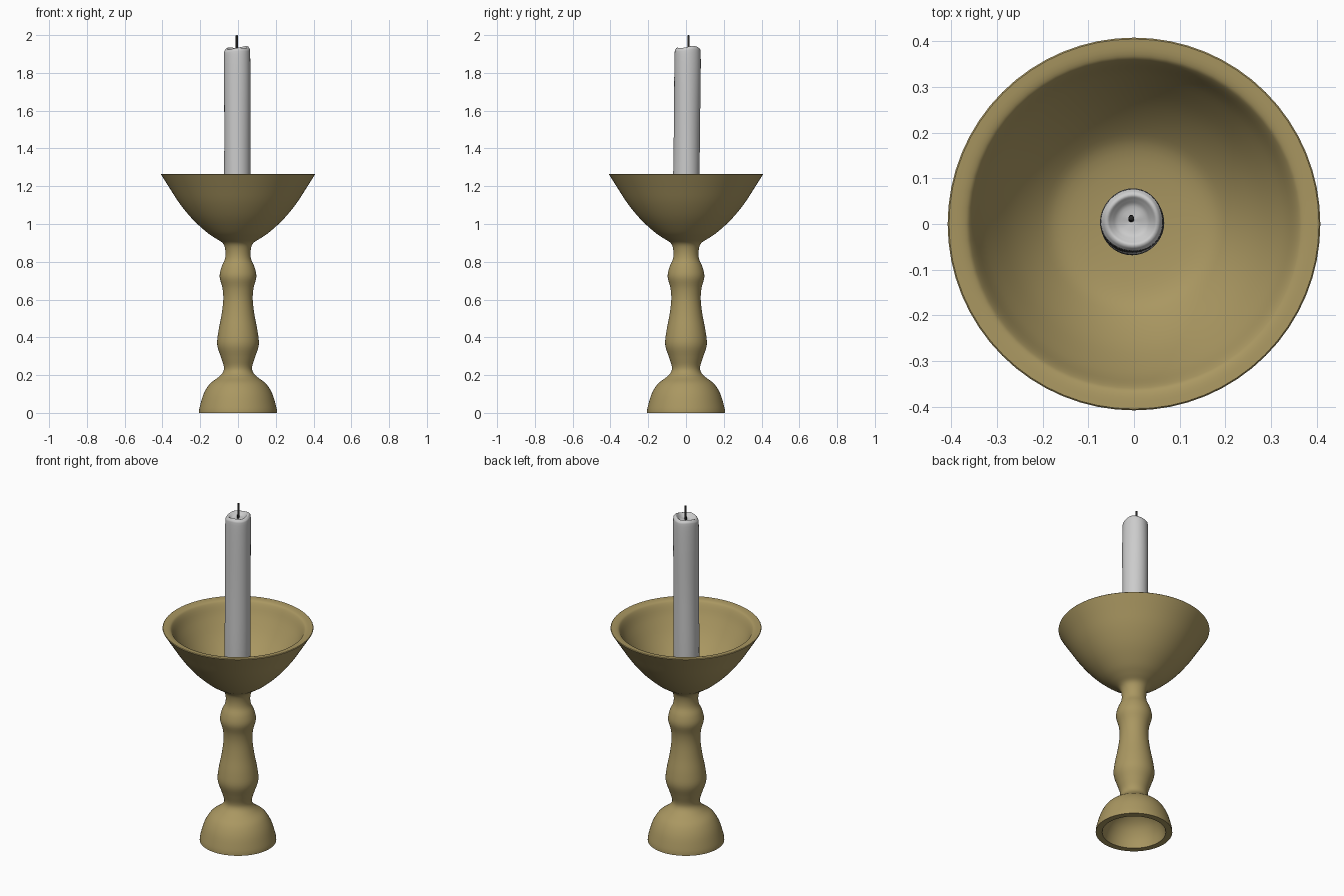
import bpy, bmesh, math
from mathutils import Vector

if "Cube" in bpy.data.objects:
    bpy.data.objects.remove(bpy.data.objects["Cube"])


def material(name, rgb):
    m = bpy.data.materials.new(name)
    m.diffuse_color = (*rgb, 1)
    m.use_nodes = True
    m.node_tree.nodes["Principled BSDF"].inputs["Base Color"].default_value = m.diffuse_color
    return m


def smooth_profile(pts, steps=4):
    # Catmull-Rom curve through (radius, height) points
    p = [Vector(q) for q in pts]
    p = [p[0]] + p + [p[-1]]
    out = []
    for i in range(1, len(p) - 2):
        a, b, c, d = p[i - 1:i + 3]
        for s in range(steps):
            t = s / steps
            out.append(0.5 * (2 * b + (c - a) * t + (2 * a - 5 * b + 4 * c - d) * t * t
                              + (3 * b - a - 3 * c + d) * t ** 3))
    return out + [p[-1]]


def lathe(name, sections, segs, mat=None, warp=None):
    # each section is smoothed on its own, so joints between sections stay crisp
    prof = [q for s in sections for q in smooth_profile(s)]
    bm = bmesh.new()
    verts = [bm.verts.new((max(r, 0), 0, z)) for r, z in prof]
    edges = [bm.edges.new(pair) for pair in zip(verts, verts[1:])]
    bmesh.ops.spin(bm, geom=verts + edges, cent=(0, 0, 0), axis=(0, 0, 1),
                   angle=2 * math.pi, steps=segs)
    bmesh.ops.remove_doubles(bm, verts=bm.verts, dist=0.0004)
    bmesh.ops.recalc_face_normals(bm, faces=bm.faces)
    if warp:
        for v in bm.verts:
            v.co = warp(v.co)
    return finish(name, bm, mat)


def finish(name, bm, mat):
    me = bpy.data.meshes.new(name)
    bm.to_mesh(me)
    bm.free()
    ob = bpy.data.objects.new(name, me)
    bpy.context.collection.objects.link(ob)
    if mat:
        me.materials.append(mat)
    bpy.ops.object.select_all(action='DESELECT')
    ob.select_set(True)
    bpy.context.view_layer.objects.active = ob
    bpy.ops.object.shade_smooth_by_angle(angle=math.radians(40))
    return ob


brass = material("brass", (0.40, 0.31, 0.12))
black = material("wick_black", (0.02, 0.02, 0.02))

# Turned holder: hollow foot, stem and bowl
foot_inside = [(0, 0.165), (0.06, 0.155), (0.12, 0.115), (0.155, 0.06), (0.172, 0.0)]
outside = [(0.207, 0.0), (0.203, 0.03), (0.182, 0.1), (0.15, 0.153), (0.105, 0.188),
           (0.08, 0.215), (0.075, 0.245), (0.09, 0.295), (0.11, 0.36), (0.104, 0.43),
           (0.087, 0.52), (0.078, 0.6), (0.082, 0.66), (0.097, 0.72), (0.088, 0.77),
           (0.069, 0.815), (0.067, 0.86), (0.08, 0.898), (0.12, 0.925), (0.17, 0.96),
           (0.245, 1.03), (0.31, 1.11), (0.365, 1.195), (0.408, 1.263)]
bowl_inside = [(0.405, 1.266), (0.372, 1.262), (0.355, 1.246), (0.325, 1.185), (0.27, 1.1),
               (0.21, 1.035), (0.16, 1.003), (0.08, 0.99), (0, 0.988)]
lathe("candle_holder", [foot_inside, outside, bowl_inside], 64, brass)


# Candle: slight lean, uneven wall and a lopsided melted rim
def candle_warp(co):
    t = (co.z - 0.98) / 0.96
    a = math.atan2(co.y, co.x)
    k = 1 + 0.02 * math.sin(3 * a + 4 * t) * t
    top = max(0, (t - 0.85) / 0.15) * min(1, math.hypot(co.x, co.y) / 0.06)
    dz = 0.007 * math.cos(a - 0.6) + 0.004 * math.sin(3 * a)
    return Vector((co.x * k - 0.004, co.y * k + 0.008 * t, co.z + dz * top))


lathe("candle", [[(0, 0.98), (0.068, 0.98)],
                 [(0.068, 0.98), (0.07, 1.2), (0.069, 1.5), (0.07, 1.75), (0.069, 1.9),
                  (0.064, 1.926), (0.054, 1.933), (0.044, 1.925), (0.03, 1.915), (0, 1.913)]],
      40, warp=candle_warp)

# Wick: thin, slightly bent cord
lathe("wick", [[(0.006, 1.90), (0.006, 1.93), (0.006, 1.965), (0.006, 1.998)],
               [(0.006, 1.998), (0, 2.0)]], 10, black,
      lambda c: Vector((c.x - 0.006, c.y + 0.008 + 0.006 * math.sin((c.z - 1.9) * 22), c.z)))
